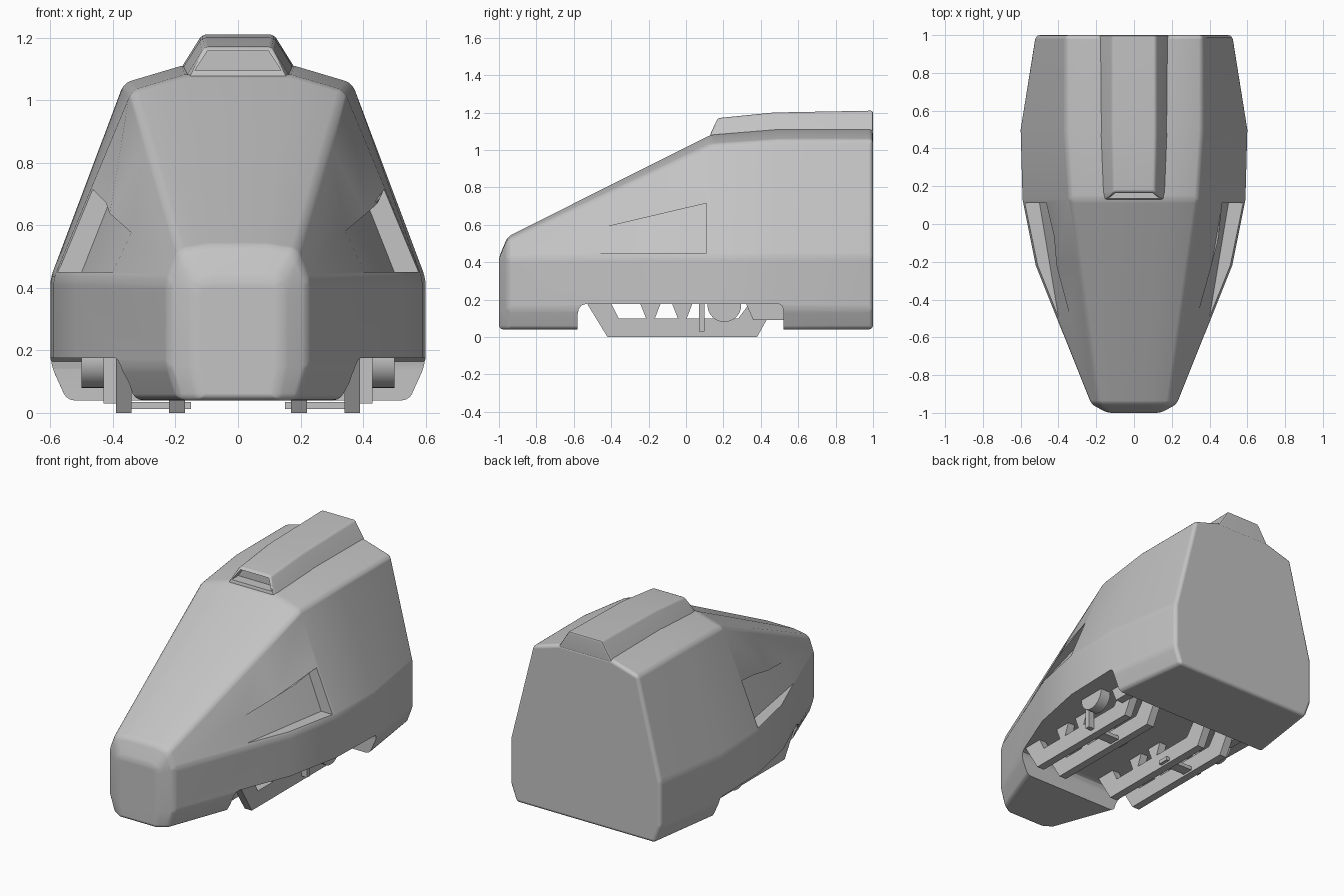
import bpy, bmesh, math
from mathutils import Vector

cube = bpy.data.objects.get("Cube")
if cube:
    bpy.data.objects.remove(cube, do_unlink=True)

grey = bpy.data.materials.new("plain grey")
grey.use_nodes = True
COLOUR = (0.55, 0.55, 0.55, 1)
grey.diffuse_color = COLOUR
for node in grey.node_tree.nodes:
    if node.type == 'BSDF_PRINCIPLED':
        node.inputs["Base Color"].default_value = COLOUR
        node.inputs["Roughness"].default_value = 0.6


def finish(name, bm):
    bmesh.ops.recalc_face_normals(bm, faces=bm.faces)
    mesh = bpy.data.meshes.new(name)
    bm.to_mesh(mesh)
    bm.free()
    mesh.materials.append(grey)
    ob = bpy.data.objects.new(name, mesh)
    bpy.context.collection.objects.link(ob)
    return ob


def loft(name, rings):
    """Skin closed rings of equal length and cap both ends."""
    bm = bmesh.new()
    loops = [[bm.verts.new(p) for p in ring] for ring in rings]
    n = len(loops[0])
    for a, b in zip(loops, loops[1:]):
        for i in range(n):
            j = (i + 1) % n
            bm.faces.new((a[i], a[j], b[j], b[i]))
    bm.faces.new(loops[0])
    bm.faces.new(loops[-1])
    return finish(name, bm)


def prism(name, profile, x0, x1):
    """Extrude a (y, z) profile along x."""
    return loft(name, [[(x, y, z) for y, z in profile] for x in (x0, x1)])


def box(name, x0, x1, y0, y1, z0, z1):
    return prism(name, [(y0, z0), (y1, z0), (y1, z1), (y0, z1)], x0, x1)


def mirrored_ring(y, half):
    return [(x, y, z) for x, z in half] + [(-x, y, z) for x, z in reversed(half)]


def activate(ob):
    bpy.ops.object.select_all(action='DESELECT')
    ob.select_set(True)
    bpy.context.view_layer.objects.active = ob


def bevel(ob, width, segments, angle):
    mod = ob.modifiers.new("bevel", 'BEVEL')
    mod.width, mod.segments = width, segments
    mod.limit_method, mod.angle_limit = 'ANGLE', math.radians(angle)
    activate(ob)
    bpy.ops.object.modifier_apply(modifier=mod.name)


def cut(ob, cutter):
    cutter.hide_render = True
    mod = ob.modifiers.new("cut", 'BOOLEAN')
    mod.operation, mod.solver, mod.object = 'DIFFERENCE', 'EXACT', cutter
    activate(ob)
    bpy.ops.object.modifier_apply(modifier=mod.name)
    bpy.data.objects.remove(cutter, do_unlink=True)


def smooth(ob, angle=32):
    activate(ob)
    bpy.ops.object.shade_smooth_by_angle(angle=math.radians(angle))
    mod = ob.modifiers.new("weighted_normals", 'WEIGHTED_NORMAL')
    mod.keep_sharp = True


# Main shell: y, floor half-width, side half-width, side top z,
# shoulder x and z, roof x and z
stations = [
    (-1.00, 0.12, 0.14, 0.38, 0.13, 0.42, 0.07, 0.425),
    (-0.955, 0.19, 0.225, 0.42, 0.19, 0.52, 0.09, 0.535),
    (-0.22, 0.46, 0.52, 0.43, 0.29, 0.865, 0.14, 0.905),
    (0.13, 0.535, 0.59, 0.43, 0.34, 1.03, 0.17, 1.08),
    (0.50, 0.55, 0.60, 0.43, 0.365, 1.055, 0.18, 1.11),
    (1.00, 0.48, 0.52, 0.43, 0.365, 1.055, 0.18, 1.11),
]
body = loft("body_shell", [
    mirrored_ring(y, [(fl, 0.04), (w, 0.15), (w, zs), (sx, sz), (rx, rz)])
    for y, fl, w, zs, sx, sz, rx, rz in stations])
bevel(body, 0.022, 3, 17)

# Open bay under the shell
cut(body, prism("bay_cutter", [
    (-0.58, -0.1), (-0.58, 0.12), (-0.573, 0.15), (-0.56, 0.168), (-0.54, 0.175),
    (0.50, 0.175), (0.515, 0.165), (0.52, 0.14), (0.52, -0.1)], -1, 1))

# Wedge recesses in both flanks, deepest at the rear
for side in (1, -1):
    inner = [(0.39, -0.55, 0.45), (0.50, 0.11, 0.45),
             (0.395, 0.11, 0.715), (0.335, -0.55, 0.56)]
    near = [(side * x, y, z) for x, y, z in inner]
    far = [(side * (x + 0.35), y, z) for x, y, z in inner]
    cut(body, loft("flank_cutter", [near, far]))
smooth(body)

# Raised roof duct with a front opening
duct = loft("roof_duct", [
    mirrored_ring(y, [(b, zb), (t, zt)]) for y, b, zb, t, zt in [
        (0.13, 0.165, 1.05, 0.155, 1.085),
        (0.17, 0.17, 1.07, 0.108, 1.17),
        (0.47, 0.185, 1.09, 0.115, 1.20),
        (1.00, 0.19, 1.09, 0.115, 1.21)]])
bevel(duct, 0.012, 2, 25)
cut(duct, loft("duct_cutter", [
    mirrored_ring(y, [(0.138, 1.095), (0.098, 1.157)]) for y in (0.05, 0.20)]))
smooth(duct)

# Underside gear, repeated on both sides
rail_profile = [(-0.53, 0.18), (-0.42, 0.0), (0.38, 0.0), (0.48, 0.18),
                (0.34, 0.18), (0.28, 0.10), (-0.36, 0.10), (-0.40, 0.18)]
for side, label in ((1, "left"), (-1, "right")):
    for x0, x1, place in ((0.34, 0.39, "outer"), (0.17, 0.22, "inner")):
        prism(f"{label}_{place}_rail", rail_profile, side * x0, side * x1)
        for i, y in enumerate((-0.19, -0.02)):
            prism(f"{label}_{place}_rail_strut_{i + 1}", [
                (y - 0.055, 0.18), (y - 0.02, 0.09), (y + 0.02, 0.09), (y + 0.055, 0.18)],
                side * x0, side * x1)
    box(f"{label}_cross_tie", side * 0.15, side * 0.345, 0.05, 0.12, 0.012, 0.035)
    box(f"{label}_hanger", side * 0.39, side * 0.43, 0.07, 0.10, 0.03, 0.18)
    prism(f"{label}_rear_bracket", [(0.32, 0.18), (0.36, 0.09), (0.525, 0.09), (0.525, 0.18)],
          side * 0.385, side * 0.44)
    drum = prism(f"{label}_drum", [
        (0.205 + 0.09 * math.cos(a), 0.17 + 0.09 * math.sin(a))
        for a in (i * math.tau / 32 for i in range(32))], side * 0.43, side * 0.50)
    smooth(drum)
